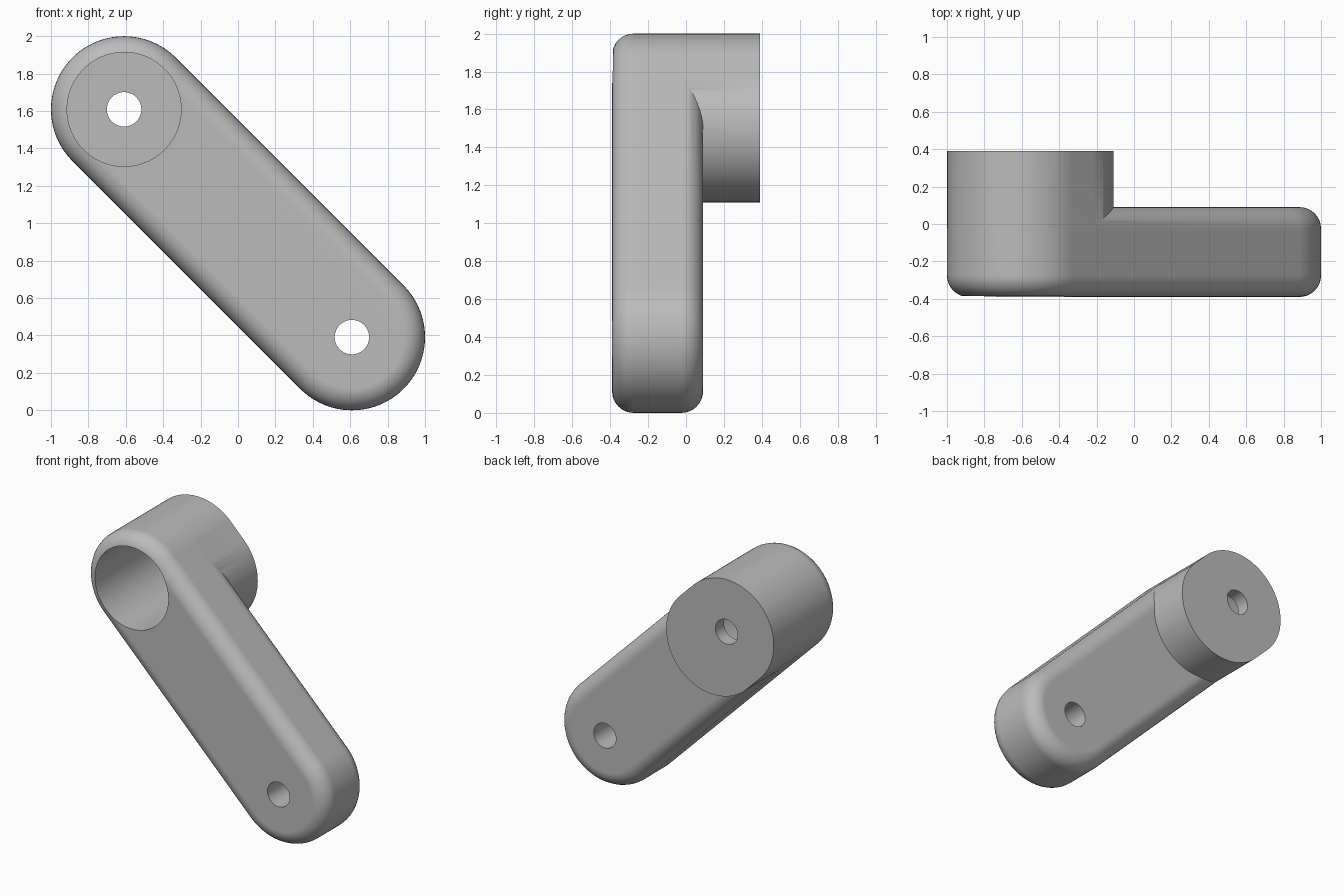
import bpy
import bmesh
import math

cube = bpy.data.objects.get("Cube")
if cube:
    bpy.data.objects.remove(cube, do_unlink=True)

RADIUS = 0.391        # arm half width
PIVOT = 1 - RADIUS    # pivot offset from the arm centre, along x and z
FRONT, ARM_BACK, BOSS_BACK = -0.39, 0.09, 0.39
FILLET = 0.115
SEGMENTS = 48

# Flat grey finish
grey = bpy.data.materials.new("grey")
grey.use_nodes = True
colour = (0.5, 0.5, 0.5, 1)
grey.diffuse_color = colour
grey.node_tree.nodes["Principled BSDF"].inputs["Base Color"].default_value = colour


def slot_outline(start, end, radius):
    """Rounded slot between two points on the 45 degree arm axis (circle if equal)."""
    points = []
    for (cx, cz), first in ((start, 45), (end, 225)):
        count = SEGMENTS if start == end else SEGMENTS + 1
        for i in range(count):
            a = math.radians(first + 180 * i / SEGMENTS)
            points.append((cx + radius * math.cos(a), cz + radius * math.sin(a)))
    return points


def loft(name, start, end, rings):
    """Skin a closed solid through (y, radius) rings."""
    bm = bmesh.new()
    loops = [[bm.verts.new((x, y, z)) for x, z in slot_outline(start, end, r)]
             for y, r in rings]
    for a, b in zip(loops, loops[1:]):
        for i in range(len(a)):
            j = (i + 1) % len(a)
            bm.faces.new((a[i], a[j], b[j], b[i]))
    bm.faces.new(loops[0])
    bm.faces.new(loops[-1])
    bmesh.ops.recalc_face_normals(bm, faces=bm.faces)
    mesh = bpy.data.meshes.new(name)
    bm.to_mesh(mesh)
    bm.free()
    mesh.materials.append(grey)
    obj = bpy.data.objects.new(name, mesh)
    bpy.context.collection.objects.link(obj)
    return obj


def combine(target, tool, operation):
    """Apply a boolean and discard the tool."""
    tool.hide_render = True
    bpy.context.view_layer.objects.active = target
    mod = target.modifiers.new(operation.title(), "BOOLEAN")
    mod.operation = operation
    mod.solver = "EXACT"
    mod.object = tool
    bpy.ops.object.modifier_apply(modifier=mod.name)
    bpy.data.objects.remove(tool, do_unlink=True)


upper = (-PIVOT, 1 + PIVOT)
lower = (PIVOT, 1 - PIVOT)

# Arm with rounded front and back rims
steps = [math.radians(90 * i / 8) for i in range(9)]
front_rim = [(FRONT + FILLET * (1 - math.sin(a)), RADIUS - FILLET * (1 - math.cos(a)))
             for a in reversed(steps)]
back_rim = [(ARM_BACK - FILLET * (1 - math.sin(a)), RADIUS - FILLET * (1 - math.cos(a)))
            for a in steps]
arm = loft("crank_arm", upper, lower, front_rim + back_rim)

# Boss at the upper end, stretched a little along the arm
boss_radius = RADIUS - 0.0004
boss = loft("boss", upper, (-0.5, 1.5), [(-0.15, boss_radius), (BOSS_BACK, boss_radius)])
combine(arm, boss, "UNION")

# Wide blind bore in the front, and a small through hole at each pivot
bore = loft("bore_cutter", upper, upper, [(FRONT - 0.2, 0.305), (BOSS_BACK - 0.1, 0.305)])
combine(arm, bore, "DIFFERENCE")
for pivot in (upper, lower):
    hole = loft("hole_cutter", pivot, pivot, [(-0.7, 0.092), (0.7, 0.092)])
    combine(arm, hole, "DIFFERENCE")

# Smooth curves with crisp machined edges
bpy.ops.object.select_all(action="DESELECT")
arm.select_set(True)
bpy.context.view_layer.objects.active = arm
bpy.ops.object.shade_smooth_by_angle(angle=math.radians(30))
weighted = arm.modifiers.new("Weighted Normal", "WEIGHTED_NORMAL")
weighted.keep_sharp = True
